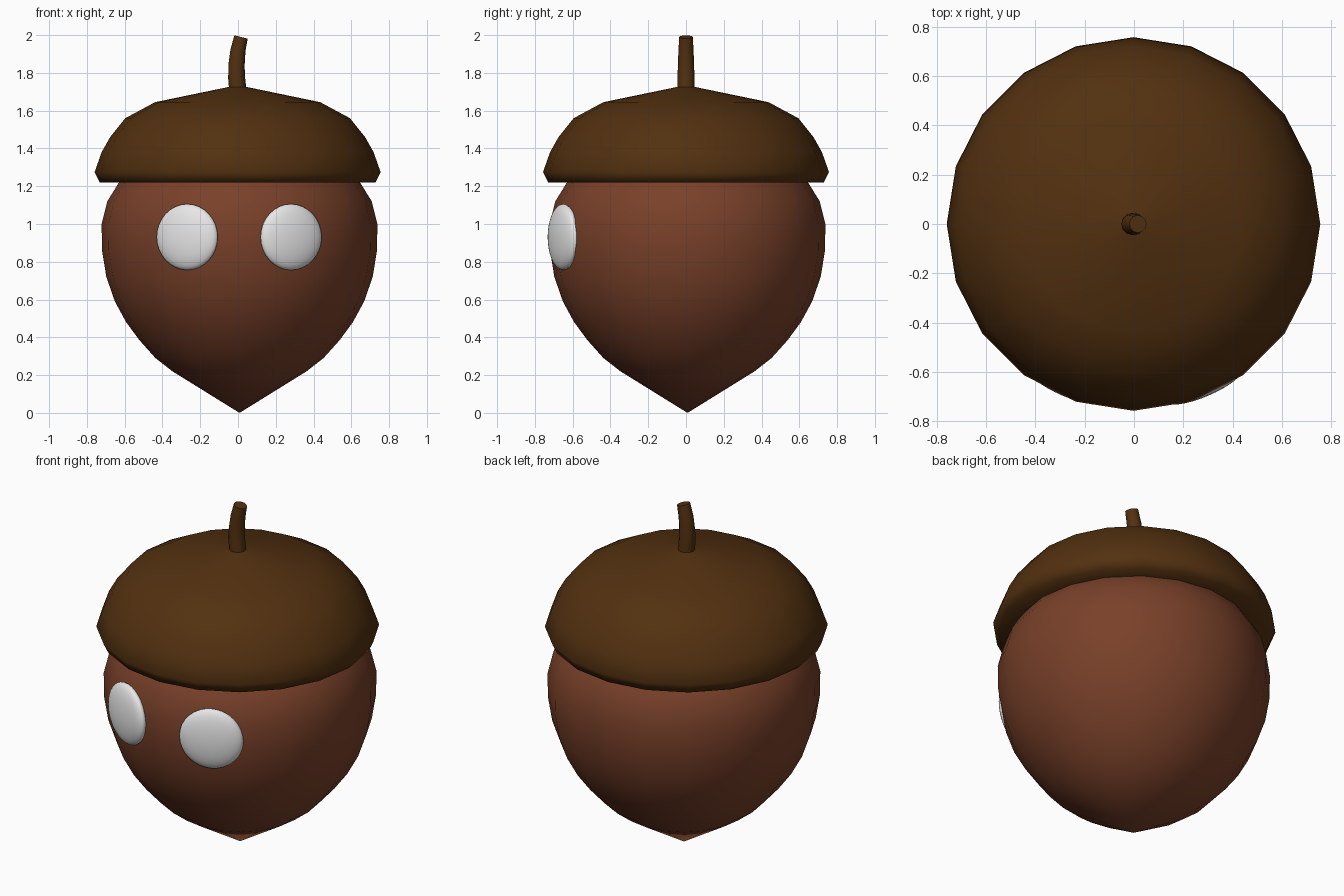
import bpy, bmesh, math
from mathutils import Vector, Matrix

if "Cube" in bpy.data.objects:
    bpy.data.objects.remove(bpy.data.objects["Cube"])

SIDES = 20


def material(name, rgb):
    m = bpy.data.materials.new(name)
    m.diffuse_color = (*rgb, 1)
    m.use_nodes = True
    m.node_tree.nodes["Principled BSDF"].inputs["Base Color"].default_value = m.diffuse_color
    return m


nut_brown = material("nut brown", (0.19, 0.052, 0.022))
cap_brown = material("dark cap brown", (0.085, 0.03, 0.005))
eye_white = material("eye white", (0.8, 0.8, 0.8))


def finish(name, bm, mat, angle):
    bmesh.ops.recalc_face_normals(bm, faces=bm.faces)
    mesh = bpy.data.meshes.new(name)
    bm.to_mesh(mesh)
    bm.free()
    mesh.materials.append(mat)
    ob = bpy.data.objects.new(name, mesh)
    bpy.context.collection.objects.link(ob)
    bpy.ops.object.select_all(action='DESELECT')
    ob.select_set(True)
    bpy.context.view_layer.objects.active = ob
    bpy.ops.object.shade_smooth_by_angle(angle=math.radians(angle))
    return ob


def revolve(name, profile, mat, centre, angle):
    """Spin an (r, z) profile around a vertical axis."""
    bm = bmesh.new()
    verts = [bm.verts.new((r, 0, z)) for r, z in profile]
    edges = [bm.edges.new(p) for p in zip(verts, verts[1:])]
    bmesh.ops.spin(bm, geom=verts + edges, cent=(0, 0, 0), axis=(0, 0, 1),
                   angle=math.tau, steps=SIDES, use_merge=True)
    bmesh.ops.remove_doubles(bm, verts=bm.verts, dist=1e-4)
    bmesh.ops.translate(bm, verts=bm.verts, vec=(*centre, 0))
    return finish(name, bm, mat, angle)


# Nut body with pointed tip, closed under the cap
revolve("nut_body", [(0, 0), (0.355, 0.22), (0.445, 0.29), (0.53, 0.385),
                     (0.60, 0.48), (0.66, 0.59), (0.705, 0.72), (0.728, 0.86),
                     (0.73, 1.0), (0.70, 1.12), (0.635, 1.225), (0.5, 1.33),
                     (0, 1.4)], nut_brown, (0.008, 0.008), 60)

# Domed cap with a rolled lip and flat underside
revolve("cap", [(0, 1.735), (0.05, 1.725), (0.437, 1.645), (0.595, 1.56),
                (0.675, 1.46), (0.72, 1.38), (0.757, 1.275), (0.73, 1.22),
                (0.56, 1.22)], cap_brown, (-0.002, 0), 80)

# Curved stem: rings along a bent path
path = [(0.0, 1.70, 0.046, 0), (-0.007, 1.77, 0.045, -4),
        (-0.008, 1.84, 0.043, 4), (0.0, 1.92, 0.040, 9),
        (0.016, 1.99, 0.036, 14)]
bm = bmesh.new()
rings = []
for x, z, r, tilt in path:
    turn = Matrix.Rotation(math.radians(tilt), 3, 'Y')
    rings.append([bm.verts.new(Vector((x, 0, z)) + turn @ Vector(
        (r * math.cos(a), r * math.sin(a), 0)))
        for a in (i * math.tau / 12 for i in range(12))])
for low, high in zip(rings, rings[1:]):
    for i in range(12):
        j = (i + 1) % 12
        bm.faces.new((low[i], low[j], high[j], high[i]))
bm.faces.new(rings[0])
bm.faces.new(rings[-1])
finish("stem", bm, cap_brown, 50)

# Flattened round eyes set into the nut, one on each side
for side, label in ((-1, "left"), (1, "right")):
    yaw = math.radians(23) * side
    place = (Matrix.Translation((0.006 + side * 0.275, -0.65, 0.931))
             @ Matrix.Rotation(yaw, 4, 'Z')
             @ Matrix.Diagonal((0.175, 0.05, 0.175, 1))
             @ Matrix.Rotation(math.pi / 2, 4, 'X'))
    bm = bmesh.new()
    bmesh.ops.create_uvsphere(bm, u_segments=32, v_segments=16, radius=1,
                              matrix=place)
    finish(label + "_eye", bm, eye_white, 60)
